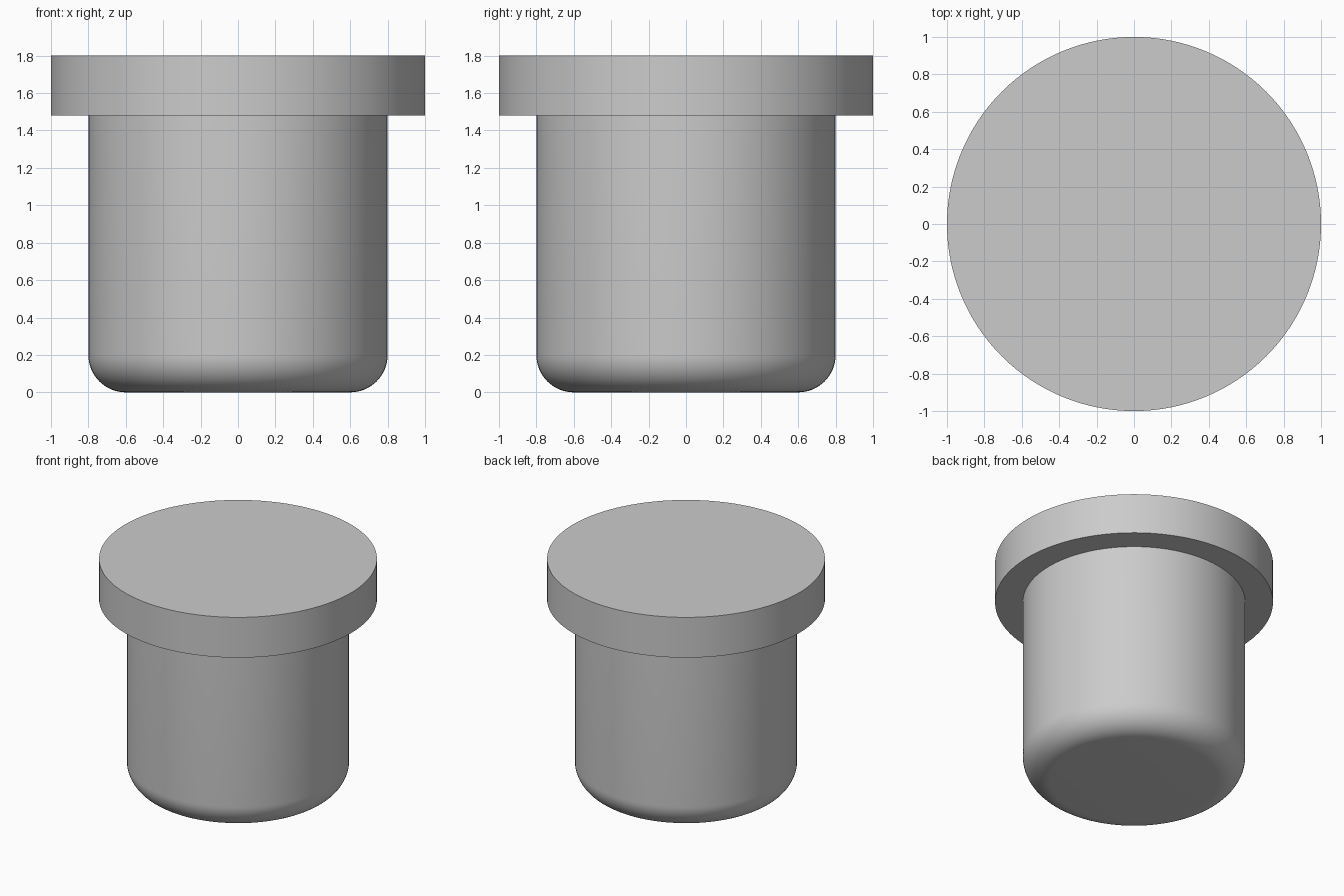
import bpy, bmesh, math

cube = bpy.data.objects.get("Cube")
if cube:
    bpy.data.objects.remove(cube, do_unlink=True)

SIDES = 128

grey = bpy.data.materials.new("light_grey")
grey.use_nodes = True
colour = (0.6, 0.6, 0.6, 1)
grey.diffuse_color = colour
grey.node_tree.nodes["Principled BSDF"].inputs["Base Color"].default_value = colour


def lathe(name, profile):
    """Revolve (radius, z) points, bottom to top, and cap both ends."""
    bm = bmesh.new()
    rings = []
    for r, z in profile:
        angles = [2 * math.pi * i / SIDES for i in range(SIDES)]
        rings.append([bm.verts.new((r * math.cos(a), r * math.sin(a), z)) for a in angles])
    for low, high in zip(rings, rings[1:]):
        for i in range(SIDES):
            j = (i + 1) % SIDES
            bm.faces.new((low[i], low[j], high[j], high[i]))
    bm.faces.new(rings[0][::-1])
    bm.faces.new(rings[-1])
    mesh = bpy.data.meshes.new(name)
    bm.to_mesh(mesh)
    bm.free()
    mesh.materials.append(grey)
    obj = bpy.data.objects.new(name, mesh)
    bpy.context.collection.objects.link(obj)
    bpy.ops.object.select_all(action="DESELECT")
    obj.select_set(True)
    bpy.context.view_layer.objects.active = obj
    bpy.ops.object.shade_smooth_by_angle(angle=math.radians(30))
    return obj


# Round plug body with a filleted bottom edge
body_radius, fillet, flange_bottom, top = 0.8, 0.2, 1.48, 1.8
STEPS = 16
body = []
for k in range(STEPS + 1):
    a = math.pi / 2 * k / STEPS
    body.append((body_radius - fillet + fillet * math.sin(a), fillet - fillet * math.cos(a)))
body.append((body_radius, flange_bottom))

# One stepped profile: body, flat underside of the flange, flange rim
lathe("flanged_plug", body + [(1, flange_bottom), (1, top)])
